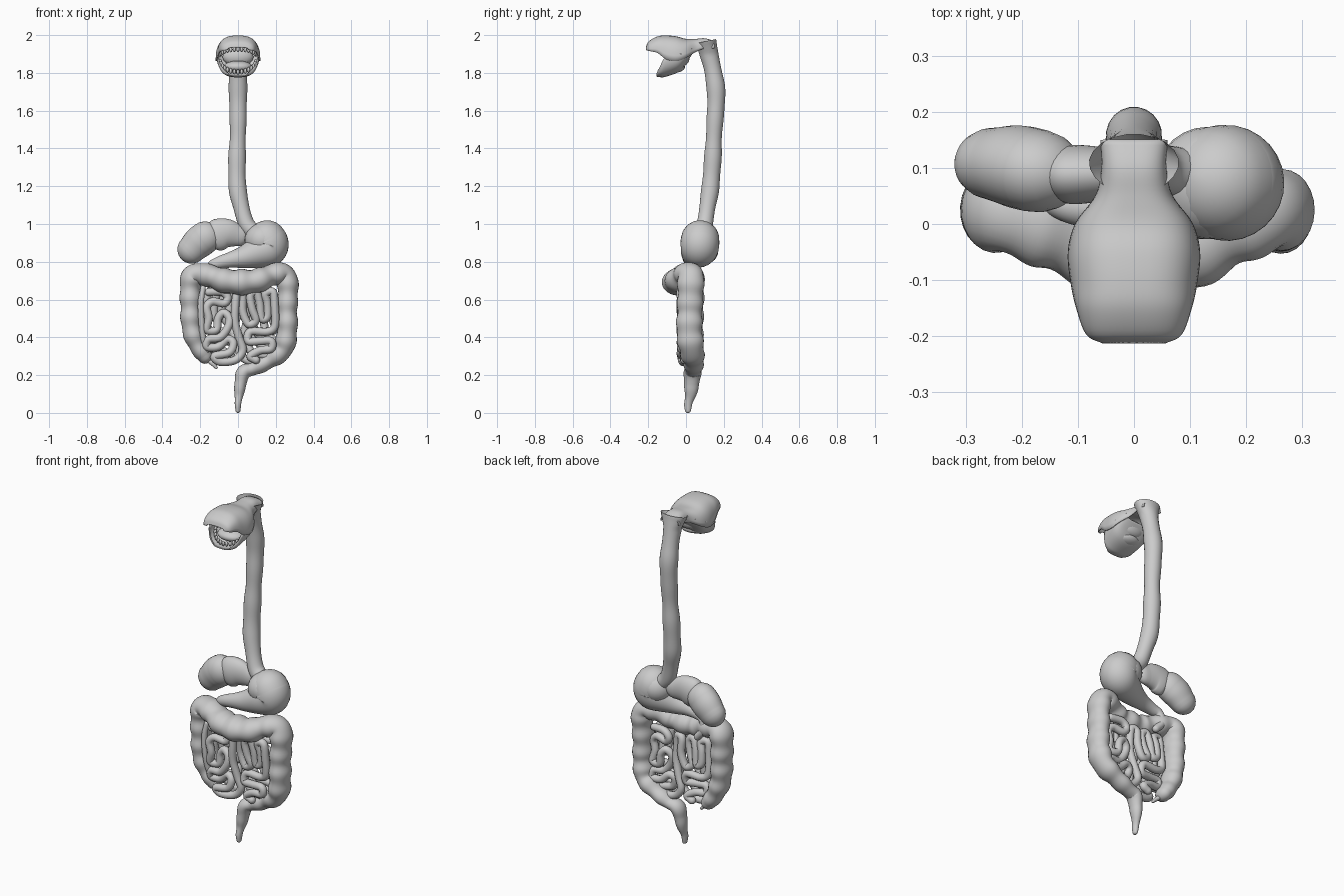
import bpy, bmesh, math
from mathutils import Vector

if "Cube" in bpy.data.objects:
    bpy.data.objects.remove(bpy.data.objects["Cube"])


def catmull(pts, n):
    """Smooth path through (x, y, z, r) points."""
    p = [Vector(q) for q in pts]
    p = [2 * p[0] - p[1]] + p + [2 * p[-1] - p[-2]]
    out = []
    for i in range(1, len(p) - 2):
        a, b, c, d = p[i - 1:i + 3]
        for k in range(n):
            t = k / n
            out.append(0.5 * (2 * b + (c - a) * t + (2 * a - 5 * b + 4 * c - d) * t * t
                              + (3 * b - a - 3 * c + d) * t ** 3))
    return out + [p[-2]]


def finish(name, bm):
    bmesh.ops.recalc_face_normals(bm, faces=bm.faces)
    me = bpy.data.meshes.new(name)
    bm.to_mesh(me)
    bm.free()
    me.polygons.foreach_set("use_smooth", [True] * len(me.polygons))
    ob = bpy.data.objects.new(name, me)
    bpy.context.collection.objects.link(ob)
    return ob


def skin(bm, rings, closed):
    for a, b in zip(rings, rings[1:]):
        m = len(a)
        for j in range(m if closed else m - 1):
            k = (j + 1) % m
            bm.faces.new((a[j], a[k], b[k], b[j]))


def tube(name, pts, n=8, sides=20, bump=0.0, pitch=0.09, ends=(True, True), flat=1.0):
    """Organ swept along a path, with rounded ends and optional bulges."""
    s = catmull(pts, n)
    c, r = [v.xyz for v in s], [max(v[3], 0.003) for v in s]
    length = 0
    for i in range(1, len(c)):
        length += (c[i] - c[i - 1]).length
        r[i] *= 1 + bump * math.sin(2 * math.pi * length / pitch)
    cap = [math.radians(a) for a in (18, 36, 54, 70, 85)]
    if ends[0]:
        d, c0, r0 = (c[0] - c[1]).normalized(), c[0], r[0]
        for a in cap:
            c.insert(0, c0 + d * r0 * math.sin(a))
            r.insert(0, r0 * math.cos(a))
    if ends[1]:
        d, c0, r0 = (c[-1] - c[-2]).normalized(), c[-1], r[-1]
        for a in cap:
            c.append(c0 + d * r0 * math.sin(a))
            r.append(r0 * math.cos(a))
    bm = bmesh.new()
    rings, u = [], None
    for i in range(len(c)):
        t = (c[min(i + 1, len(c) - 1)] - c[max(i - 1, 0)]).normalized()
        u = t.orthogonal() if u is None else u - t * u.dot(t)
        u.normalize()
        w = t.cross(u)
        ring = []
        for j in range(sides):
            a = 2 * math.pi * j / sides
            o = (u * math.cos(a) + w * math.sin(a)) * r[i]
            o.y *= flat
            ring.append(bm.verts.new(c[i] + o))
        rings.append(ring)
    skin(bm, rings, True)
    for e, ring in ((ends[0], rings[0]), (ends[1], rings[-1])):
        if e:
            bm.faces.new(ring)
    return finish(name, bm)


def shell(name, stations, power=0.65, m=24):
    """Arched sheet; each station is (y, half width, crown z, rim z)."""
    bm = bmesh.new()
    rings = []
    for y, w, crown, rim in catmull(stations, 5):
        ring = []
        for j in range(m + 1):
            a = math.pi * j / m
            x = math.copysign(abs(math.cos(a)) ** power, math.cos(a)) * w
            ring.append(bm.verts.new((x, y, rim + (crown - rim) * max(math.sin(a), 0) ** power)))
        rings.append(ring)
    skin(bm, rings, False)
    ob = finish(name, bm)
    mod = ob.modifiers.new("thickness", "SOLIDIFY")
    mod.thickness, mod.offset = 0.006, 0
    return ob


def ball(name, loc, size, seg=20):
    bm = bmesh.new()
    bmesh.ops.create_uvsphere(bm, u_segments=seg, v_segments=seg // 2, radius=1)
    for v in bm.verts:
        v.co = Vector([v.co[i] * size[i] + loc[i] for i in range(3)])
    return finish(name, bm)


# mouth: roof running back into the throat, and the lower jaw bowl
shell("mouth_roof", [(-.21, .055, 1.935, 1.922), (-.195, .083, 1.965, 1.916), (-.15, .1, 1.99, 1.905),
                     (-.105, .11, 1.995, 1.872), (-.05, .115, 1.99, 1.862), (0, .102, 1.977, 1.88),
                     (.05, .066, 1.977, 1.91), (.1, .055, 1.98, 1.93), (.15, .057, 1.965, 1.93)], 0.72)
shell("lower_jaw", [(-.155, .05, 1.783, 1.795), (-.135, .088, 1.78, 1.835), (-.11, .105, 1.782, 1.88),
                    (-.04, .112, 1.808, 1.9), (0, .1, 1.855, 1.905), (.03, .078, 1.9, 1.93)], 0.8)
ball("tongue", (0, -.065, 1.832), (.078, .06, .032))
ball("palate", (0, -.02, 1.885), (.082, .04, .05))

# teeth in two arches
for i in range(15):
    a = math.pi * (i + .5) / 15
    x, y = .094 * math.cos(a), -.055 - .08 * math.sin(a)
    ball("lower_tooth", (x, y, 1.865 - .06 * math.sin(a)), (.009, .009, .015), 8)
    ball("upper_tooth", (x, y - .02 * math.sin(a), 1.895 + .03 * math.sin(a)), (.009, .009, .014), 8)

# gullet with a flared open top
gullet = tube("gullet", [(0, .107, 1.968, .054), (0, .117, 1.92, .05), (0, .145, 1.8, .047), (0, .16, 1.68, .049),
                         (0, .15, 1.5, .043), (-.005, .142, 1.35, .046), (-.003, .13, 1.2, .047),
                         (.015, .115, 1.1, .044), (.045, .1, 1.0, .042), (.09, .09, .95, .045)],
              bump=.03, pitch=.19, ends=(False, True))
for v in gullet.data.vertices:
    v.co.x *= 1 + .5 * max(0, min(1, (v.co.z - 1.9) / .07))

# stomach and the duodenum leading out of it
tube("stomach", [(.155, .075, .918, .102), (.165, .073, .895, .103), (.155, .07, .87, .1), (.1, .055, .848, .084),
                 (.03, .04, .825, .06), (-.04, .03, .81, .042), (-.1, .03, .795, .033), (-.14, .04, .775, .026),
                 (-.15, .05, .72, .022), (-.11, .05, .67, .02)], sides=28, n=6)
ball("stomach_upper_fold", (.13, .073, .915), (.095, .1, .09), 28)

# two lobes of the upper left organ
tube("liver_outer_lobe", [(-.245, .107, .866, .076), (-.21, .103, .9, .085), (-.175, .095, .928, .086)],
     sides=28, flat=.86)
tube("liver_inner_lobe", [(-.14, .088, .935, .07), (-.11, .088, .942, .085), (-.06, .09, .95, .078),
                          (.0, .095, .94, .058)], sides=28, flat=.62, ends=(False, True))

# large bowel from the caecum round to the rectum
tube("large_bowel", [(-.175, .035, .3, .04), (-.215, .03, .36, .048), (-.245, .025, .45, .053),
                     (-.25, .025, .57, .055), (-.25, .025, .69, .057), (-.225, .018, .735, .058),
                     (-.15, -.005, .725, .06), (-.07, -.035, .7, .064), (.01, -.04, .692, .067),
                     (.1, -.035, .7, .063), (.18, 0, .73, .058), (.242, .023, .735, .057),
                     (.264, .025, .68, .055), (.261, .02, .55, .053), (.26, .018, .43, .054),
                     (.237, .03, .335, .053), (.16, .04, .275, .044), (.08, .04, .235, .038),
                     (.03, .035, .215, .036), (.014, .03, .16, .034), (.006, .025, .1, .024),
                     (0, .012, .05, .018), (0, .01, .012, .012)],
     n=10, sides=24, bump=.06, flat=1.25, pitch=.1)
tube("appendix", [(-.17, .03, .29, .014), (-.14, .02, .265, .012), (-.115, .02, .24, .008)])
tube("bowel_band", [(-.185, -.025, .66, .014), (-.197, -.03, .58, .016), (-.193, -.027, .48, .016),
                    (-.185, -.015, .4, .016), (-.165, 0, .33, .014)])

# small bowel: a folded path in x, z hundredths, laid in a front and a back layer
fold = [(-15, 64), (-8, 64), (-5, 61), (-7, 58), (-13, 59), (-16, 56), (-15, 50), (-16, 44), (-11, 44),
        (-10, 50), (-7, 53), (-4, 50), (-5, 45), (-9, 40), (-15, 39), (-16, 35), (-10, 35), (-5, 39),
        (-2, 37), (-4, 32), (-12, 30), (-9, 27), (-1, 28), (3, 33), (1, 40), (-1, 48), (-1, 56), (0, 63),
        (3, 62), (3, 54), (6, 47), (10, 49), (8, 55), (7, 62), (10, 64), (12, 58), (13, 50), (16, 51),
        (16, 58), (15, 63), (19, 64), (20, 56), (20, 46), (16, 43), (7, 43), (6, 38), (12, 38), (18, 38),
        (18, 34), (12, 33), (7, 30), (10, 28)]
for name, sx, y0 in (("small_bowel_front", 1, -.018), ("small_bowel_back", -1, .028)):
    tube(name, [(sx * (x - 2) / 100 + .015, y0 + .01 * math.sin(i * .9), z / 100, .0215)
                for i, (x, z) in enumerate(fold)], n=6, sides=12)
